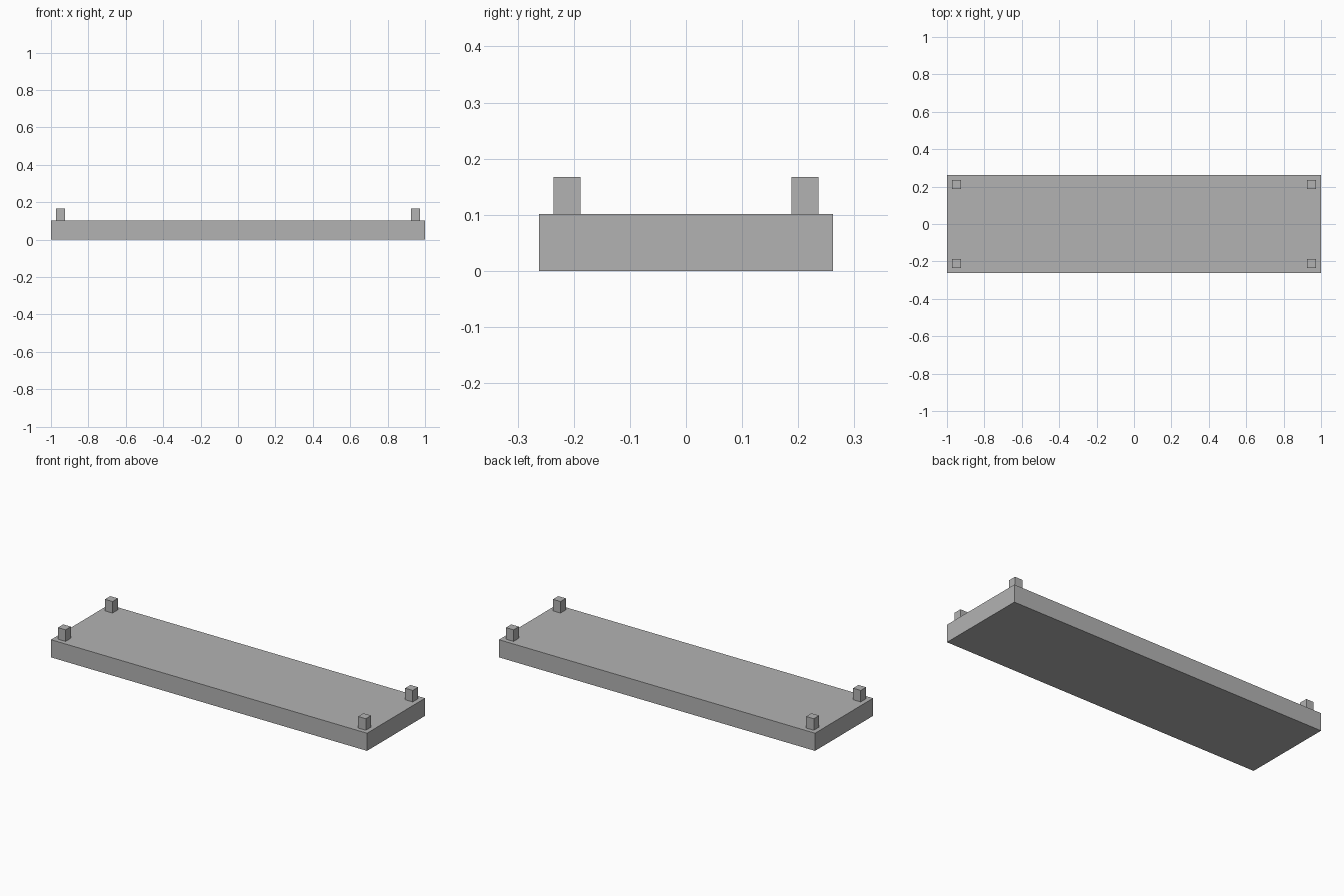
import bpy

old = bpy.data.objects.get("Cube")
if old:
    bpy.data.objects.remove(old, do_unlink=True)

# Single grey colour
grey = bpy.data.materials.new("grey")
grey.use_nodes = True
colour = (0.45, 0.45, 0.45, 1)
grey.diffuse_color = colour
grey.node_tree.nodes["Principled BSDF"].inputs["Base Color"].default_value = colour


def box(name, size, x, y, bottom):
    bpy.ops.mesh.primitive_cube_add(size=1, location=(x, y, bottom + size[2] / 2))
    part = bpy.context.object
    part.name = name
    part.scale = size
    bpy.ops.object.transform_apply(location=False, rotation=False, scale=True)
    part.data.materials.append(grey)
    return part


# Flat slab
THICKNESS = 0.101
box("slab", (2, 0.524, THICKNESS), 0, 0, 0)

# Corner pegs standing on the slab
for side, x in (("left", 0.95), ("right", -0.95)):
    for end, y in (("front", -0.212), ("back", 0.212)):
        box(f"{end}_{side}_peg", (0.048, 0.048, 0.066), x, y, THICKNESS)
